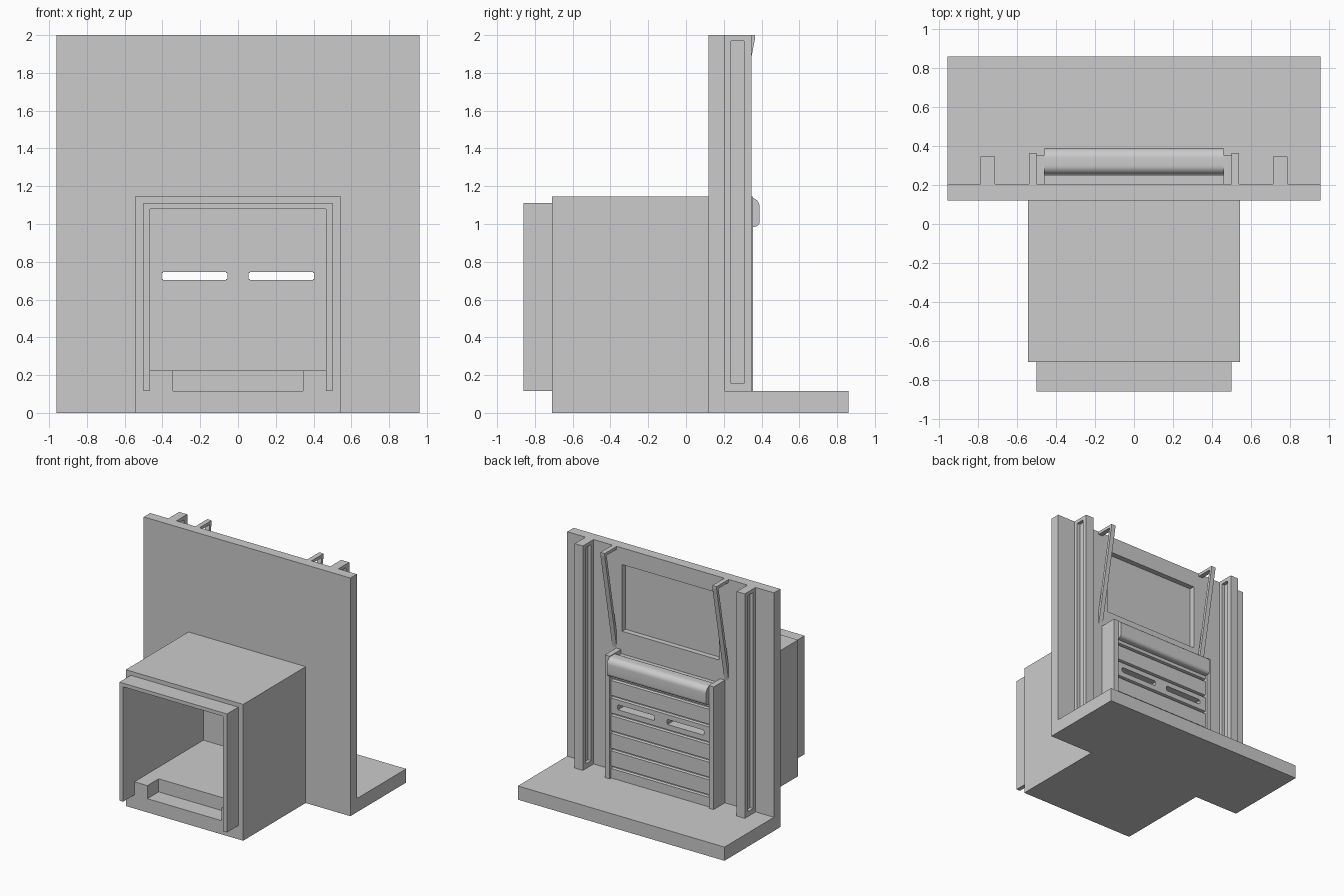
import bpy, bmesh, math

if "Cube" in bpy.data.objects:
    bpy.data.objects.remove(bpy.data.objects["Cube"])


def prism(name, profile, x0, x1):
    """Extrude a closed (y, z) profile from x0 to x1."""
    bm = bmesh.new()
    face = bm.faces.new([bm.verts.new((x0, y, z)) for y, z in profile])
    geo = bmesh.ops.extrude_face_region(bm, geom=[face])["geom"]
    moved = [g for g in geo if isinstance(g, bmesh.types.BMVert)]
    bmesh.ops.translate(bm, verts=moved, vec=(x1 - x0, 0, 0))
    bmesh.ops.recalc_face_normals(bm, faces=bm.faces)
    mesh = bpy.data.meshes.new(name)
    bm.to_mesh(mesh)
    bm.free()
    obj = bpy.data.objects.new(name, mesh)
    bpy.context.collection.objects.link(obj)
    return obj


def box(name, x0, x1, y0, y1, z0, z1):
    return prism(name, [(y0, z0), (y1, z0), (y1, z1), (y0, z1)], x0, x1)


def activate(obj):
    bpy.ops.object.select_all(action='DESELECT')
    obj.select_set(True)
    bpy.context.view_layer.objects.active = obj


def cut(obj, *bounds):
    """Subtract a box and discard the cutter."""
    cutter = box("cutter", *bounds)
    cutter.hide_render = True
    mod = obj.modifiers.new("cut", 'BOOLEAN')
    mod.operation = 'DIFFERENCE'
    mod.solver = 'EXACT'
    mod.object = cutter
    activate(obj)
    bpy.ops.object.modifier_apply(modifier=mod.name)
    bpy.data.objects.remove(cutter, do_unlink=True)


def mirror(obj):
    mod = obj.modifiers.new("mirror", 'MIRROR')
    mod.use_mirror_merge = False
    activate(obj)
    bpy.ops.object.modifier_apply(modifier=mod.name)


FLOOR = 0.115      # slab top
IN_X = 0.465       # half width of the passage
IN_Z0, IN_Z1 = 0.225, 1.08

# Tunnel body with passage and the notch in its front sill
tunnel = box("tunnel", -0.545, 0.545, -0.71, 0.12, 0, 1.145)
cut(tunnel, -IN_X, IN_X, -0.9, 0.3, IN_Z0, IN_Z1)
cut(tunnel, -0.345, 0.345, -0.9, -0.56, FLOOR, 0.4)

# Inverted-U frame at the mouth
mouth = box("mouth_frame", -0.5, 0.5, -0.86, -0.71, FLOOR, 1.11)
cut(mouth, -IN_X, IN_X, -1, 0, 0, IN_Z1)

# Wall with the passage opening and a shallow panel above it
wall = box("wall", -0.96, 0.96, 0.12, 0.205, 0, 2)
cut(wall, -IN_X, IN_X, 0, 0.3, IN_Z0, IN_Z1)
cut(wall, -0.45, 0.45, 0.16, 0.3, 1.3, 1.86)

# Floor slab behind the wall
box("floor_slab", -0.96, 0.96, 0.205, 0.86, 0, FLOOR)

# Sectional door with horizontal grooves
profile = [(0.205, FLOOR), (0.335, FLOOR)]
for i in range(6):
    z = 0.206 + i * 0.148
    profile += [(0.335, z - 0.011), (0.315, z - 0.006),
                (0.315, z + 0.006), (0.335, z + 0.011)]
profile += [(0.335, 1.0), (0.25, 1.0), (0.25, 1.11), (0.205, 1.11)]
door = prism("door", profile, -IN_X, IN_X)

# Rounded see-through window slots
for x in (-0.23, 0.23):
    cut(door, x - 0.174, x + 0.174, 0.1, 0.5, 0.71, 0.74)
    cut(door, x - 0.167, x + 0.167, 0.1, 0.5, 0.704, 0.746)

# Rounded roller housing
profile = [(0.255, 0.985)]
for cy, cz, r, a0, a1 in ((0.36, 1.015, 0.03, -90, 0), (0.34, 1.09, 0.05, 0, 90),
                          (0.30, 1.095, 0.045, 90, 180)):
    for k in range(9):
        a = math.radians(a0 + (a1 - a0) * k / 8)
        profile.append((cy + r * math.cos(a), cz + r * math.sin(a)))
housing = prism("roller_housing", profile, -0.46, 0.46)
activate(housing)
bpy.ops.object.shade_smooth_by_angle(angle=math.radians(30))

# Door side rails
mirror(box("door_rail", 0.46, 0.505, 0.205, 0.355, FLOOR, 1.145))

# Tall outer columns, recessed on both sides
column = box("outer_column", 0.715, 0.79, 0.205, 0.348, FLOOR, 2)
cut(column, 0.76, 0.9, 0.237, 0.307, 0.155, 1.97)
cut(column, 0.6, 0.745, 0.237, 0.307, 0.155, 1.97)
mirror(column)

# Open triangular brackets: sloping strap and top bar
mirror(prism("bracket", [(0.205, 1.15), (0.365, 1.98), (0.365, 2), (0.205, 2),
                         (0.205, 1.975), (0.34, 1.975), (0.205, 1.27)],
             0.50, 0.54))
